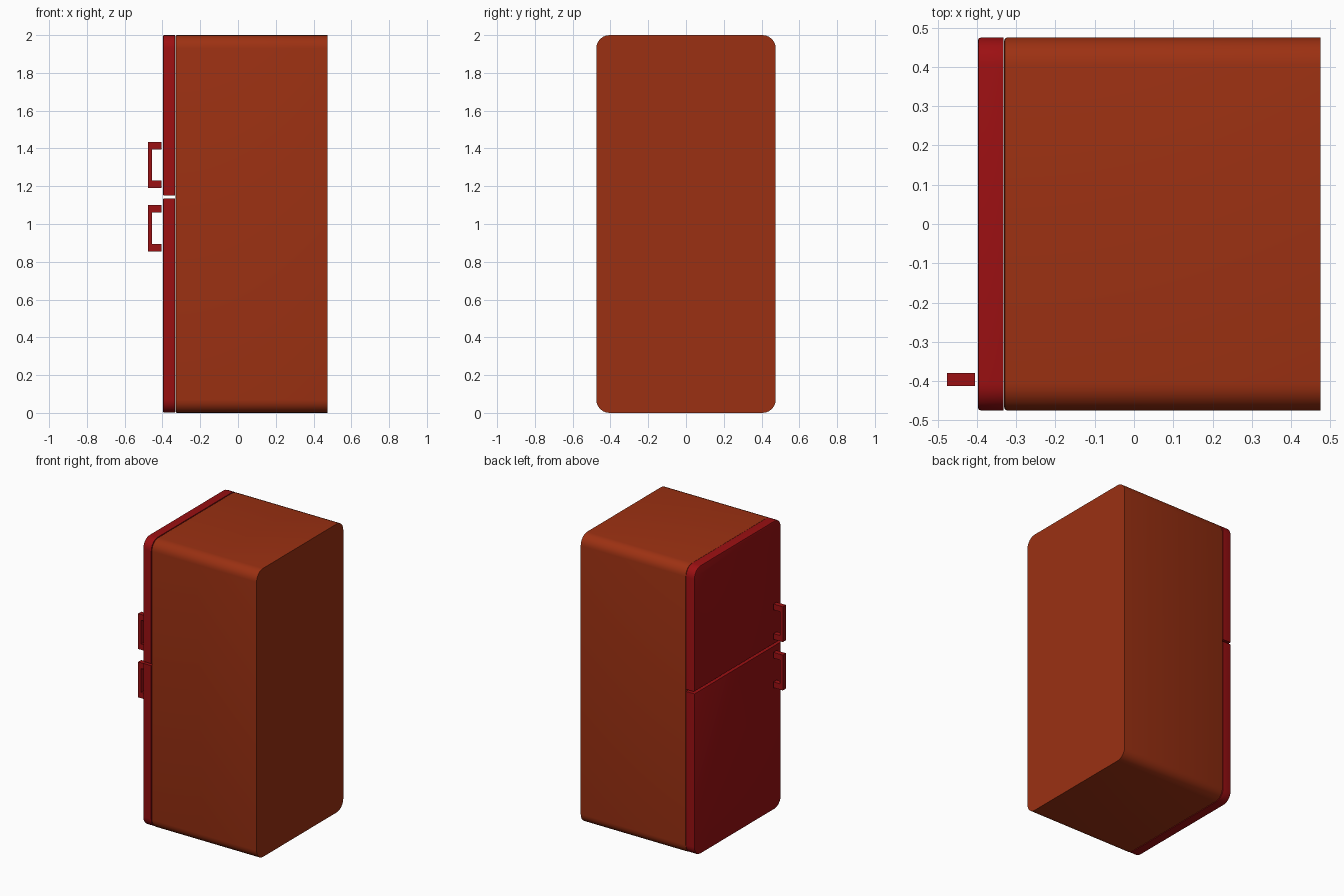
import bpy, bmesh, math

if "Cube" in bpy.data.objects:
    bpy.data.objects.remove(bpy.data.objects["Cube"])


def material(name, colour):
    m = bpy.data.materials.new(name)
    m.diffuse_color = (*colour, 1)
    m.use_nodes = True
    m.node_tree.nodes["Principled BSDF"].inputs["Base Color"].default_value = m.diffuse_color
    return m


def outline(hy, z0, z1, r_bottom, r_top, seg=6):
    """Rounded rectangle in the YZ plane."""
    pts = []
    corners = [(1, z1, r_top, 0), (-1, z1, r_top, 90),
               (-1, z0, r_bottom, 180), (1, z0, r_bottom, 270)]
    for sy, z, r, start in corners:
        if r == 0:
            pts.append((sy * hy, z))
            continue
        cz = z - r if z == z1 else z + r
        for i in range(seg + 1):
            a = math.radians(start + 90 * i / seg)
            pts.append((sy * (hy - r) + r * math.cos(a), cz + r * math.sin(a)))
    return pts


def finish(bm, name, mat):
    bmesh.ops.recalc_face_normals(bm, faces=bm.faces)
    me = bpy.data.meshes.new(name)
    bm.to_mesh(me)
    bm.free()
    me.materials.append(mat)
    ob = bpy.data.objects.new(name, me)
    bpy.context.collection.objects.link(ob)
    bpy.ops.object.select_all(action='DESELECT')
    ob.select_set(True)
    bpy.context.view_layer.objects.active = ob
    bpy.ops.object.shade_smooth_by_angle(angle=math.radians(35))
    return ob


def panel(name, pts, x0, x1, mat, bevel_x):
    """Extrude a YZ outline along X and round the rims at the given x planes."""
    bm = bmesh.new()
    face = bm.faces.new([bm.verts.new((x0, y, z)) for y, z in pts])
    ext = bmesh.ops.extrude_face_region(bm, geom=[face], use_keep_orig=True)
    for v in ext["geom"]:
        if isinstance(v, bmesh.types.BMVert):
            v.co.x = x1
    rims = [e for e in bm.edges
            if any(all(abs(v.co.x - bx) < 1e-5 for v in e.verts) for bx in bevel_x)]
    bmesh.ops.bevel(bm, geom=rims, offset=0.008, segments=2, profile=0.5, affect='EDGES')
    return finish(bm, name, mat)


def handle(name, z0, z1, mat):
    """C-shaped bar: an XZ outline extruded along Y."""
    out, grip, inner, arm = -0.477, -0.455, -0.405, 0.04
    pts = [(inner, z0), (out, z0), (out, z1), (inner, z1), (inner, z1 - arm),
           (grip, z1 - arm), (grip, z0 + arm), (inner, z0 + arm)]
    bm = bmesh.new()
    face = bm.faces.new([bm.verts.new((x, -0.413, z)) for x, z in pts])
    ext = bmesh.ops.extrude_face_region(bm, geom=[face], use_keep_orig=True)
    for v in ext["geom"]:
        if isinstance(v, bmesh.types.BMVert):
            v.co.y = -0.379
    return finish(bm, name, mat)


body_mat = material("body_orange_red", (0.33, 0.03, 0.006))
door_mat = material("door_red", (0.33, 0.005, 0.006))

# Cabinet, rounded on its front rim only
panel("cabinet", outline(0.475, 0, 2, 0.07, 0.07), -0.331, 0.475, body_mat, [-0.331])

# Doors, separated by a thin gap
X0, X1 = -0.398, -0.333
panel("upper_door", outline(0.475, 1.15, 2, 0, 0.07), X0, X1, door_mat, [X0])
panel("lower_door", outline(0.475, 0.002, 1.136, 0.07, 0), X0, X1, door_mat, [X0])

# Handles
handle("upper_handle", 1.19, 1.435, door_mat)
handle("lower_handle", 0.855, 1.1, door_mat)
